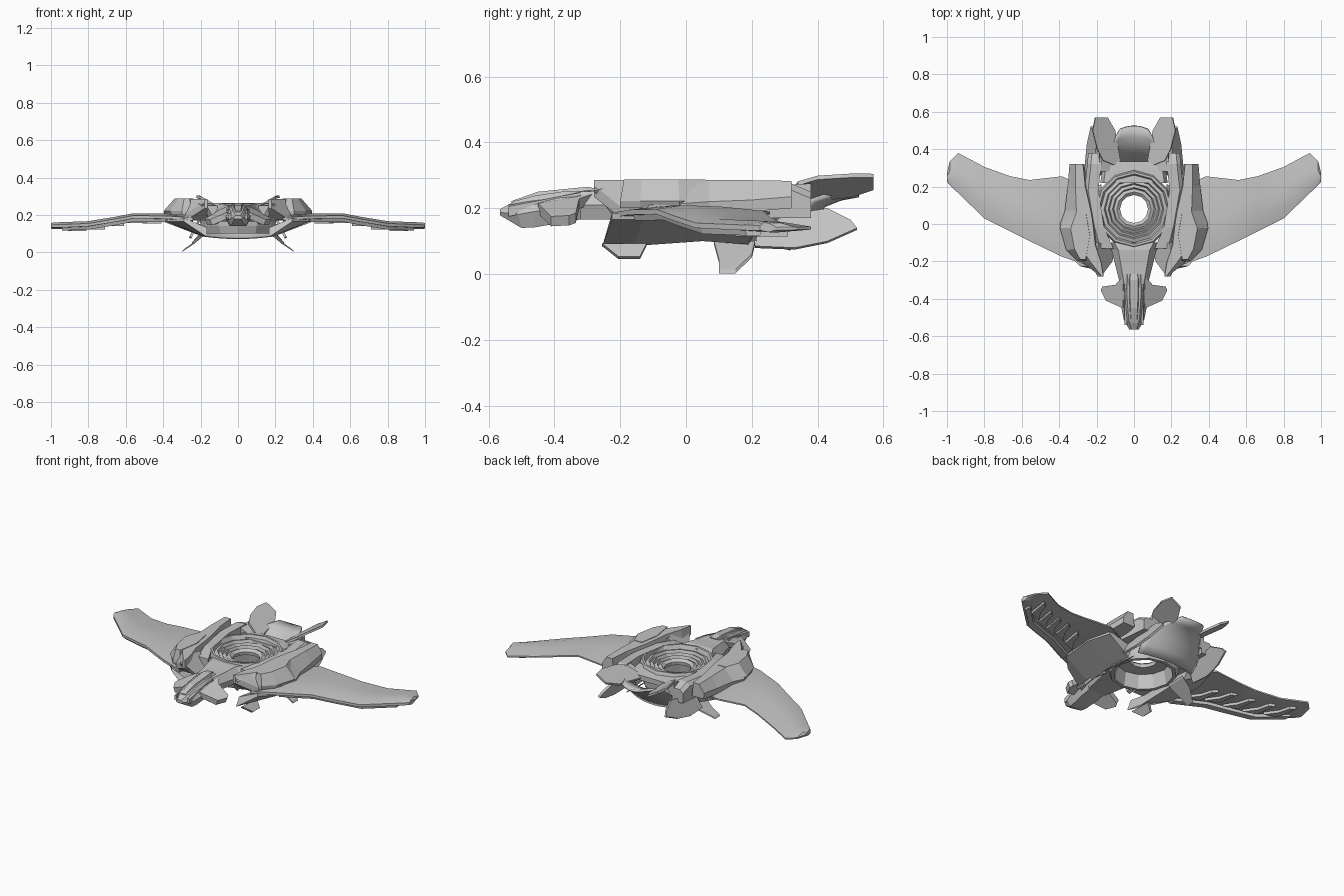
import bpy, bmesh, math
from mathutils import Vector

if "Cube" in bpy.data.objects:
    bpy.data.objects.remove(bpy.data.objects["Cube"])

hull_grey = bpy.data.materials.new("hull_grey")
hull_grey.diffuse_color = (0.55, 0.55, 0.55, 1)
hull_grey.use_nodes = True
hull_grey.node_tree.nodes["Principled BSDF"].inputs["Base Color"].default_value = hull_grey.diffuse_color


def make(name, bm, mirror=False, smooth=None):
    """Turn a bmesh into an object, optionally mirrored across x."""
    bmesh.ops.recalc_face_normals(bm, faces=bm.faces)
    me = bpy.data.meshes.new(name)
    bm.to_mesh(me)
    bm.free()
    me.materials.append(hull_grey)
    ob = bpy.data.objects.new(name, me)
    bpy.context.collection.objects.link(ob)
    if mirror:
        ob.modifiers.new("mirror", 'MIRROR').use_mirror_merge = False
    if smooth:
        bpy.ops.object.select_all(action='DESELECT')
        ob.select_set(True)
        bpy.context.view_layer.objects.active = ob
        bpy.ops.object.shade_smooth_by_angle(angle=math.radians(smooth))
    return ob


def loft(name, sections, mirror=False, smooth=None):
    """Skin closed sections of equal point count and cap both ends."""
    bm = bmesh.new()
    rows = [[bm.verts.new(p) for p in s] for s in sections]
    n = len(rows[0])
    for a, b in zip(rows, rows[1:]):
        for i in range(n):
            j = (i + 1) % n
            bm.faces.new((a[i], a[j], b[j], b[i]))
    bm.faces.new(rows[0])
    bm.faces.new(rows[-1])
    return make(name, bm, mirror, smooth)


def plate(name, pts, offset, mirror=True):
    """Flat polygon given thickness along an offset vector."""
    o = Vector(offset)
    return loft(name, [pts, [Vector(p) + o for p in pts]], mirror)


# Ring hull: shallow stepped rings around an open centre
profile = [(.165, .10), (.185, .10), (.20, .14), (.21, .24), (.20, .265), (.188, .265),
           (.178, .24), (.16, .246), (.153, .23), (.138, .238), (.131, .222),
           (.115, .232), (.108, .216), (.092, .224), (.075, .21), (.078, .19), (.15, .185)]
bm = bmesh.new()
N = 12
rings = [[bm.verts.new((r * math.sin(2 * math.pi * k / N), .08 + r * math.cos(2 * math.pi * k / N), z))
          for r, z in profile] for k in range(N)]
for k in range(N):
    a, b = rings[k], rings[(k + 1) % N]
    for i in range(len(profile)):
        j = (i + 1) % len(profile)
        bm.faces.new((a[i], a[j], b[j], b[i]))
make("ring_hull", bm)

# Wings: leading y, trailing y, top z, thickness at each span station
stations = [(.24, -.225, .19, .198, .034), (.385, -.175, .255, .207, .034),
            (.56, -.09, .235, .209, .034), (.66, -.04, .255, .19, .034),
            (.80, .03, .305, .167, .034), (.94, .165, .38, .162, .036),
            (.985, .208, .335, .16, .034), (1.0, .225, .275, .157, .03)]
wing = []
for x, le, te, z, t in stations:
    c = te - le
    wing.append([(x, le, z - t * .8), (x, le, z - t * .35), (x, le + .25 * c, z),
                 (x, le + .6 * c, z - .004), (x, te, z - t * .5), (x, te, z - t * .75),
                 (x, le + .5 * c, z - t)])
loft("wing", wing, True, 25)

# Layered strip under the leading edge
loft("wing_edge_strip", [[(x, le + .02, z - .045), (x, le + .012, z - .02),
                          (x, le + .07, z - .02), (x, le + .06, z - .045)]
                         for x, le, te, z, t in stations[1:6]], True)

# Slanted feather ribs beneath the wing
for x, y, z in [(.46, .05, .172), (.56, .09, .174), (.66, .13, .156), (.76, .18, .138), (.86, .24, .13)]:
    plate("wing_rib", [(x - .05, y - .09, z), (x + .03, y - .06, z), (x + .05, y + .07, z),
                       (x + .02, y + .05, z), (x, y - .02, z)], (0, 0, -.016))

# Shoulder nacelles: y, inner x, outer x, low z, top z
arms = []
for y, xi, xo, zl, zt in [(-.28, .162, .18, .235, .285), (-.205, .165, .275, .175, .285),
                          (-.11, .19, .365, .175, .285), (.0, .20, .395, .18, .285),
                          (.07, .215, .37, .185, .285), (.20, .25, .355, .19, .285),
                          (.32, .265, .345, .20, .283)]:
    w = xo - xi
    arms.append([(xi, y, zl), (xo - .02 * w, y, zl), (xo, y, zl + .035),
                 (xi + w * .6, y, zt), (xi + w * .1, y, zt)])
loft("shoulder_nacelle", arms, True)

# Raised pod cover on each shoulder
pod = [(.25, .07), (.335, .07), (.385, -.02), (.35, -.14), (.30, -.2), (.25, -.2), (.215, -.06)]
loft("pod_cover", [[(x, y, .20) for x, y in pod],
                   [(x + (.012 if x > .3 else 0), y, .222) for x, y in pod],
                   [(.27 + (x - .27) * .6, -.06 + (y + .06) * .92, .288) for x, y in pod]], True)

# Inner rails between ring and nacelles
loft("inner_rail", [[(a, y, .17), (b, y, .17), (b, y, zt - .02), (b - .02, y, zt), (a, y, zt)]
                    for y, a, b, zt in [(-.13, .11, .2, .25), (-.02, .16, .23, .265),
                                        (.18, .19, .265, .268), (.32, .175, .25, .275),
                                        (.38, .17, .245, .25)]], True)

# Slanted brace plates either side of the neck
plate("neck_brace", [(.10, -.12, .16), (.115, -.2, .16), (.175, -.28, .265), (.205, -.22, .28), (.19, -.1, .27)],
      (.02, 0, -.012))

# Sloping keel panels from wing root to belly
loft("keel_panel", [[(a, y - .03, zb), (b, y, .165), (b, y, .185), (a, y, zb + .05)]
                    for y, a, b, zb in [(-.225, .165, .29, .082), (-.13, .19, .38, .085),
                                        (.08, .20, .40, .10), (.22, .20, .36, .09)]], True)

# Rear deck behind the ring
loft("rear_deck", [[(-w, y, z - .03), (w, y, z - .03), (w * .9, y, z), (-w * .9, y, z)]
                   for y, w, z in [(.22, .18, .25), (.29, .17, .245), (.335, .10, .24)]])

# Tail shell sweeping up and back from belly to tail end: y, half width, z
bm = bmesh.new()
grid = []
for y, w, z in [(.31, .19, .076), (.345, .195, .12), (.385, .185, .17), (.42, .15, .21),
                (.47, .11, .23), (.525, .075, .24)]:
    grid.append([bm.verts.new((w * t / 6, y - .05 * w / .19 * (t / 6) ** 2, z + .014 * (t / 6) ** 2))
                 for t in range(-6, 7)])
for a, b in zip(grid, grid[1:]):
    for i in range(12):
        bm.faces.new((a[i], a[i + 1], b[i + 1], b[i]))
tail = make("tail_shell", bm, smooth=30)
sol = tail.modifiers.new("thickness", 'SOLIDIFY')
sol.thickness = .014
sol.offset = 0

# Flared side plates beside the tail
side = [(.21, .085), (.33, .08), (.43, .10), (.52, .14), (.50, .165), (.43, .20), (.34, .185), (.22, .15)]
plate("tail_side_plate", [(.262 - (z - .08) * .5, y, z) for y, z in side], (-.012, 0, -.006))

# Canted tail fins
fin = [(.14, .57), (.205, .57), (.22, .50), (.195, .40), (.165, .34), (.065, .30), (.10, .50)]
plate("tail_fin", [(x, y, min(.238 + (x - .09) * .58, .305)) for x, y in fin], (.004, 0, -.012))

# Fin mounts
loft("fin_mount", [[(.10, y, .20), (.19, y, .20), (.185, y, z + .02), (.10, y, z - .02)]
                   for y, z in [(.28, .25), (.38, .255)]], True)

# Neck
loft("neck", [[(-w * .8, y, .165), (w * .8, y, .165), (w, y, .21), (w * .7, y, z), (-w * .7, y, z), (-w, y, .21)]
              for y, w, z in [(-.10, .15, .255), (-.14, .12, .262), (-.22, .10, .255), (-.32, .075, .25)]])

# Head and beak
loft("head", [[(-w * .7, y + f, zb), (w * .7, y + f, zb), (w, y + f * .5, (zb + zt) / 2),
               (w * .5, y, zt), (-w * .5, y, zt), (-w, y + f * .5, (zb + zt) / 2)]
              for y, w, zb, zt, f in [(-.27, .07, .175, .255, 0), (-.38, .075, .155, .25, 0),
                                      (-.46, .065, .142, .238, 0), (-.52, .055, .14, .222, .02),
                                      (-.565, .025, .178, .197, 0)]])

# Drooping cheek plates beside the head
plate("cheek_plate", [(.06, -.28, .245), (.10, -.325, .228), (.17, -.335, .185), (.178, -.355, .178),
                      (.15, -.41, .175), (.06, -.45, .215)], (-.012, 0, -.03))

# Raised crest along the head with side rails
loft("head_crest", [[(-w, y, z - .04), (w, y, z - .04), (w * .6, y, z), (-w * .6, y, z)]
                    for y, w, z in [(-.265, .03, .258), (-.30, .038, .265), (-.45, .032, .25),
                                    (-.53, .025, .222)]])
plate("crest_rail", [(.042, -.29, .255), (.052, -.30, .252), (.05, -.54, .205), (.038, -.54, .21)], (0, 0, -.03))

# Front landing feet
plate("front_foot", [(.195, -.255, .085), (.20, -.12, .085), (.235, -.14, .045), (.235, -.205, .045)],
      (.012, 0, .008))

# Rear landing feet, splayed outward
plate("rear_foot", [(.18, .085, .09), (.18, .21, .09), (.235, .20, .05), (.30, .15, .002),
                    (.30, .10, .002), (.25, .10, .035)], (-.006, 0, .011))
